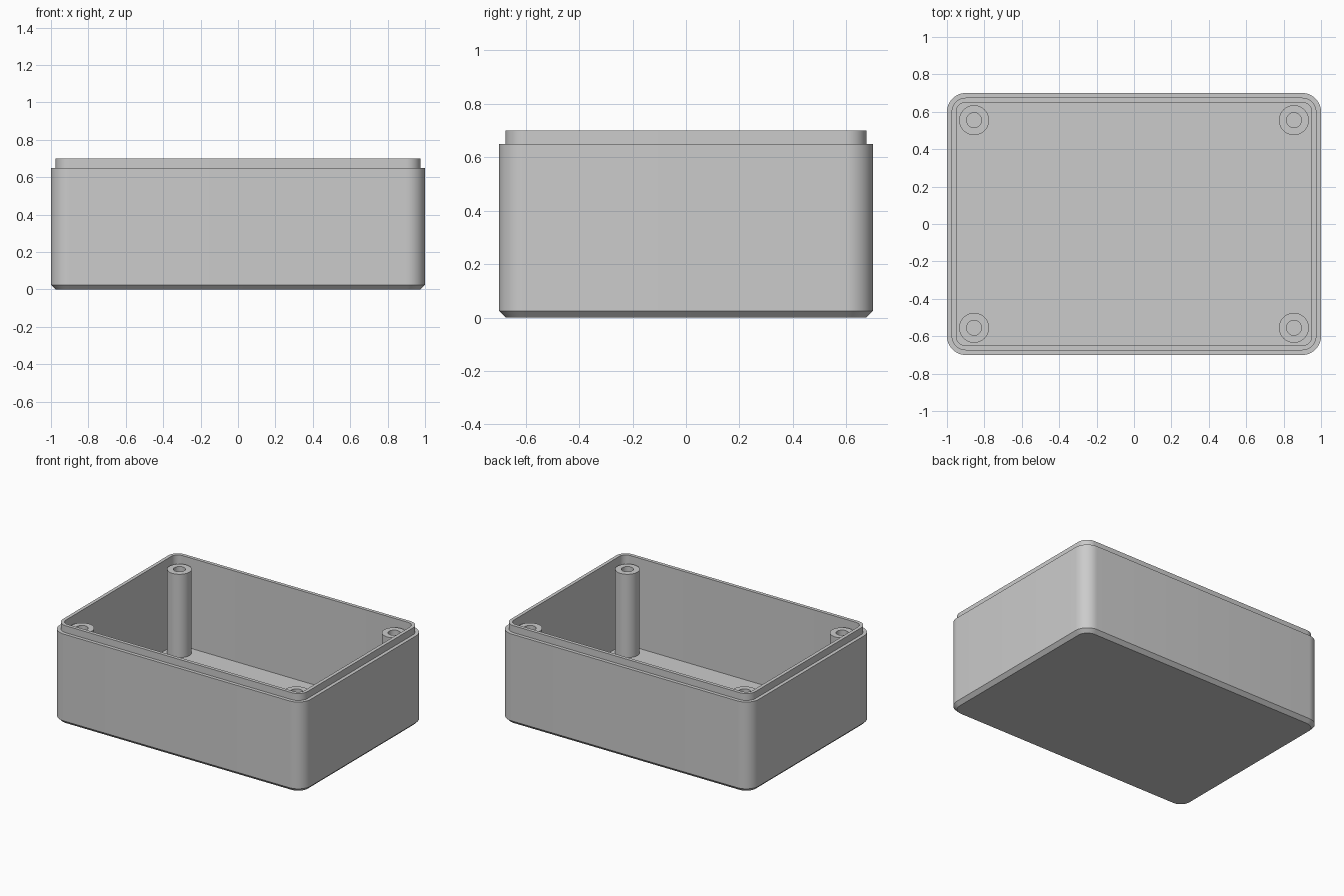
import bpy
import bmesh
import math

if "Cube" in bpy.data.objects:
    bpy.data.objects.remove(bpy.data.objects["Cube"], do_unlink=True)

HALF_X, HALF_Y, RADIUS = 1.0, 0.7, 0.1
LEDGE, RIM, FLOOR = 0.65, 0.7, 0.05
STEP = 0.025


def make_material(name, value):
    mat = bpy.data.materials.new(name)
    mat.use_nodes = True
    color = (value, value, value, 1)
    mat.diffuse_color = color
    mat.node_tree.nodes["Principled BSDF"].inputs["Base Color"].default_value = color
    return mat


def rounded_rectangle(inset, steps=12):
    """Outline of the box, moved inwards by inset."""
    points = []
    r = RADIUS - inset
    for quarter, (sx, sy) in enumerate([(1, 1), (-1, 1), (-1, -1), (1, -1)]):
        for i in range(steps + 1):
            a = math.pi / 2 * (quarter + i / steps)
            points.append((sx * (HALF_X - RADIUS) + r * math.cos(a),
                           sy * (HALF_Y - RADIUS) + r * math.sin(a)))
    return points


def circle(radius, steps=48):
    return [(radius * math.cos(math.tau * i / steps),
             radius * math.sin(math.tau * i / steps)) for i in range(steps)]


def loft(name, outline, profile, mat, capped=False, location=(0, 0, 0)):
    """Join outlines of the given (size, height) pairs into one skin."""
    bm = bmesh.new()
    rings = [[bm.verts.new((x, y, z)) for x, y in outline(size)]
             for size, z in profile]
    for low, high in zip(rings, rings[1:]):
        n = len(low)
        for i in range(n):
            j = (i + 1) % n
            bm.faces.new((low[i], low[j], high[j], high[i]))
    if capped:
        bm.faces.new(rings[0][::-1])
        bm.faces.new(rings[-1])
    mesh = bpy.data.meshes.new(name)
    bm.to_mesh(mesh)
    bm.free()
    mesh.materials.append(mat)
    obj = bpy.data.objects.new(name, mesh)
    obj.location = location
    bpy.context.collection.objects.link(obj)
    bpy.ops.object.select_all(action='DESELECT')
    obj.select_set(True)
    bpy.context.view_layer.objects.active = obj
    bpy.ops.object.shade_smooth_by_angle(angle=math.radians(30))
    return obj


grey = make_material("grey plastic", 0.6)

# Open box: chamfered foot, outer wall, ledge, raised lip, inner wall, floor
loft("enclosure_shell", rounded_rectangle,
     [(STEP, 0), (0, STEP), (0, LEDGE), (STEP, LEDGE), (STEP, RIM),
      (2 * STEP, RIM), (2 * STEP, FLOOR)], grey, capped=True)

# Hollow screw posts near the corners
for side, sx in (("left", 1), ("right", -1)):
    for end, sy in (("front", -1), ("back", 1)):
        loft(f"screw_post_{end}_{side}", circle,
             [(0.08, FLOOR), (0.08, LEDGE), (0.04, LEDGE), (0.04, FLOOR)],
             grey, location=(sx * 0.855, sy * 0.555, 0))
